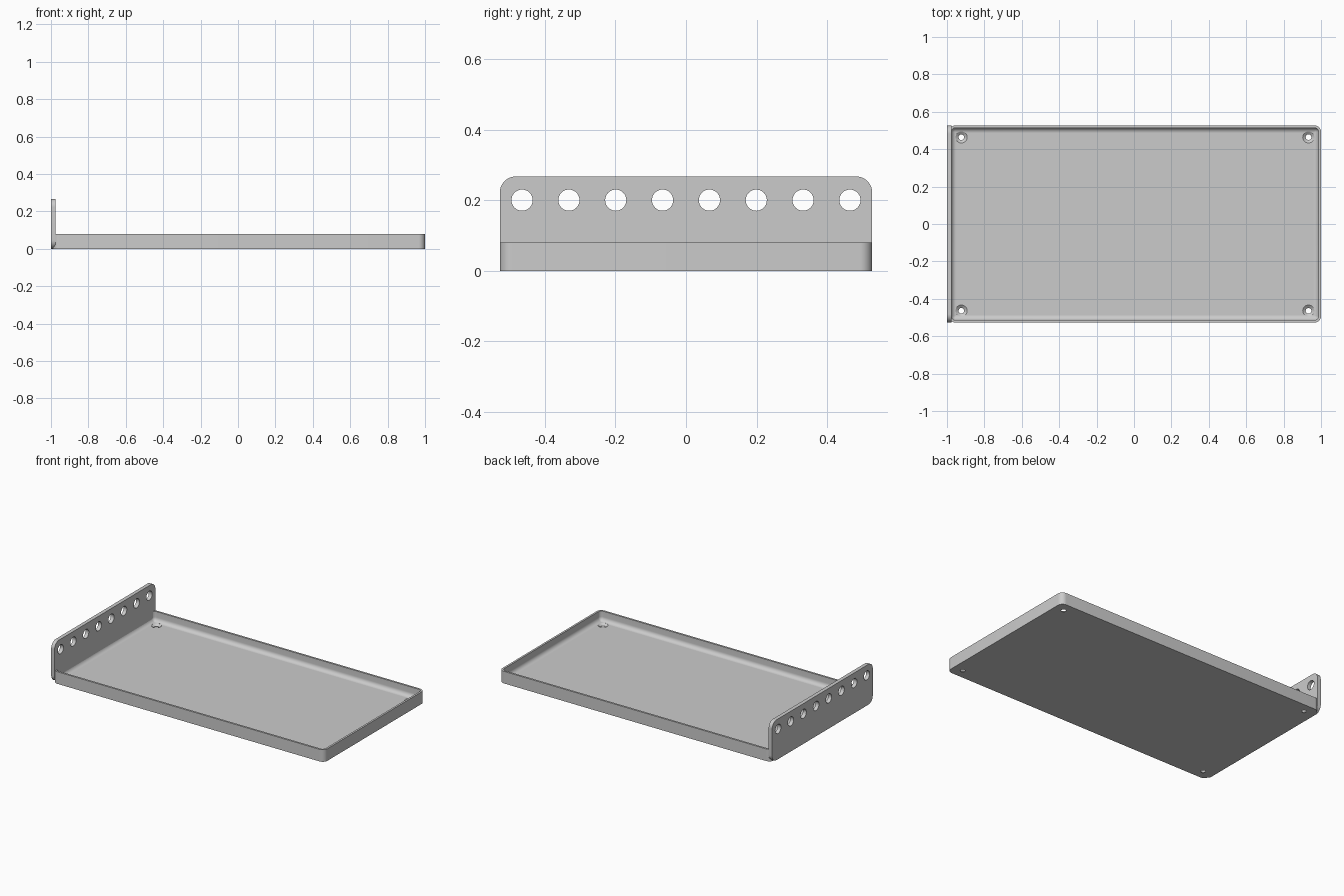
import bpy, bmesh, math
from mathutils import Matrix

cube = bpy.data.objects.get("Cube")
if cube:
    bpy.data.objects.remove(cube, do_unlink=True)

GREY = (0.6, 0.6, 0.6, 1)
metal = bpy.data.materials.new("light grey")
metal.use_nodes = True
metal.diffuse_color = GREY
metal.node_tree.nodes["Principled BSDF"].inputs["Base Color"].default_value = GREY

HALF_Y = 0.527
TRAY_L, TRAY_R, TRAY_H = -0.99, 1.0, 0.08
WALL, FLOOR, FILLET, CORNER = 0.013, 0.016, 0.027, 0.035
PLATE_H, PLATE_T = 0.267, 0.025


def rounded_rect(u0, u1, v0, v1, r, steps=8):
    """Counter-clockwise outline of a rectangle with round corners."""
    centres = [(u1 - r, v1 - r), (u0 + r, v1 - r), (u0 + r, v0 + r), (u1 - r, v0 + r)]
    pts = []
    for q, (cu, cv) in enumerate(centres):
        for i in range(steps + 1):
            a = (q + i / steps) * math.pi / 2
            pts.append((cu + r * math.cos(a), cv + r * math.sin(a)))
    return pts


def circle(r, n=32):
    return [(r * math.cos(2 * math.pi * i / n), r * math.sin(2 * math.pi * i / n)) for i in range(n)]


def loft(name, rings, matrix=Matrix()):
    """Skin a stack of (outline, height) rings and cap both ends."""
    bm = bmesh.new()
    loops = [[bm.verts.new((u, v, h)) for u, v in pts] for pts, h in rings]
    n = len(loops[0])
    for a, b in zip(loops, loops[1:]):
        for i in range(n):
            j = (i + 1) % n
            bm.faces.new((a[i], a[j], b[j], b[i]))
    bm.faces.new(loops[0][::-1])
    bm.faces.new(loops[-1])
    bm.transform(matrix)
    bmesh.ops.recalc_face_normals(bm, faces=bm.faces)
    mesh = bpy.data.meshes.new(name)
    bm.to_mesh(mesh)
    bm.free()
    mesh.materials.append(metal)
    obj = bpy.data.objects.new(name, mesh)
    bpy.context.collection.objects.link(obj)
    return obj


def drill(obj, cutters):
    """Cut the holes, then discard the cutters and smooth the result."""
    bpy.ops.object.select_all(action="DESELECT")
    bpy.context.view_layer.objects.active = obj
    obj.select_set(True)
    for cutter in cutters:
        mod = obj.modifiers.new("hole", "BOOLEAN")
        mod.operation, mod.solver, mod.object = "DIFFERENCE", "EXACT", cutter
        bpy.ops.object.modifier_apply(modifier=mod.name)
        bpy.data.objects.remove(cutter, do_unlink=True)
    bpy.ops.object.shade_smooth_by_angle(angle=math.radians(30))


def tray_ring(inset, z):
    r = max(CORNER - inset, 0.004)
    return rounded_rect(TRAY_L + inset, TRAY_R - inset, -HALF_Y + inset, HALF_Y - inset, r), z


# Tray: outer wall, rim, inner wall and a filleted floor
rings = [tray_ring(0, 0), tray_ring(0, TRAY_H), tray_ring(WALL, TRAY_H)]
for k in range(9):
    a = k / 8 * math.pi / 2
    rings.append(tray_ring(WALL + FILLET * (1 - math.cos(a)), FLOOR + FILLET * (1 - math.sin(a))))
tray = loft("tray", rings)

# Countersunk screw holes in the tray corners
screw_holes = []
for x in (TRAY_L + 0.067, TRAY_R - 0.067):
    for y in (-0.464, 0.464):
        profile = [(0.015, -0.02), (0.015, 0.004), (0.031, FLOOR), (0.031, FLOOR + 0.02)]
        screw_holes.append(loft("screw_hole_cutter", [(circle(r), z) for r, z in profile],
                                Matrix.Translation((x, y, 0))))
drill(tray, screw_holes)

# Upright end plate; local x, y, z become world y, z, x
UPRIGHT = Matrix(((0, 0, 1, 0), (1, 0, 0, 0), (0, 1, 0, 0), (0, 0, 0, 1)))
outline = rounded_rect(-HALF_Y, HALF_Y, 0, PLATE_H, 0.045, 12)
plate = loft("end_plate", [(outline, -1), (outline, -1 + PLATE_T)], UPRIGHT)

# Row of round holes along the top of the plate
plate_holes = []
for i in range(8):
    place = Matrix.Translation((0, (i - 3.5) * 0.1326, 0.2))
    plate_holes.append(loft("plate_hole_cutter", [(circle(0.03), -1.05), (circle(0.03), -0.9)],
                            place @ UPRIGHT))
drill(plate, plate_holes)
